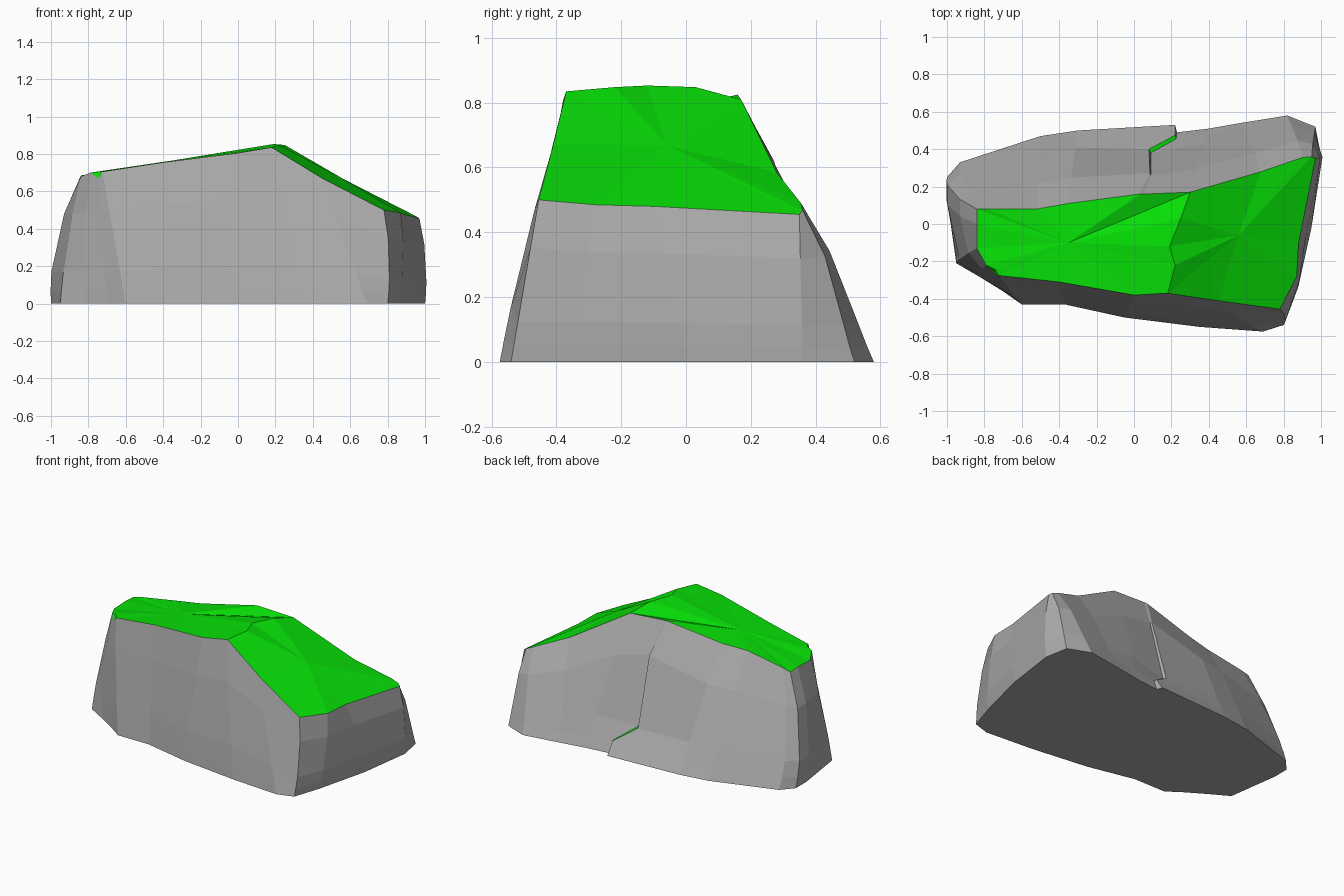
import bpy
import bmesh
from mathutils import Vector

default_cube = bpy.data.objects.get("Cube")
if default_cube:
    bpy.data.objects.remove(default_cube, do_unlink=True)


def make_material(name, colour):
    material = bpy.data.materials.new(name)
    material.use_nodes = True
    material.diffuse_color = colour
    shader = next(n for n in material.node_tree.nodes if n.type == 'BSDF_PRINCIPLED')
    shader.inputs["Base Color"].default_value = colour
    shader.inputs["Roughness"].default_value = 1
    return material


def make_object(name, build, materials):
    mesh = bmesh.new()
    build(mesh)
    data = bpy.data.meshes.new(name)
    mesh.to_mesh(data)
    mesh.free()
    for material in materials:
        data.materials.append(material)
    part = bpy.data.objects.new(name, data)
    bpy.context.scene.collection.objects.link(part)


stone = make_material("stone grey", (.41, .41, .41, 1))
grass = make_material("grass green", (.002, .73, .002, 1))

# Rock columns, counter-clockwise: foot x, y, then rim x, y, z
columns = [
    (-1, .25, -.84, .08, .68), (-1, .14, -.84, 0, .685),
    (-.95, -.21, -.84, -.13, .68), (-.83, -.28, -.79, -.22, .7),
    (-.7, -.36, -.745, -.265, .67), (-.6, -.43, -.725, -.275, .705),
    (-.37, -.43, -.4, -.31, .755), (-.05, -.5, 0, -.38, .805),
    (.35, -.55, .18, -.37, .835), (.69, -.575, .45, -.41, .67),
    (.8, -.54, .78, -.455, .5), (.86, -.36, .87, -.28, .485),
    (.95, 0, .88, -.1, .48), (1, .36, .97, .35, .455),
    (.97, .52, .95, .36, .468), (.82, .58, .9, .355, .49),
    (.57, .54, .68, .28, .585), (.4, .51, .3, .17, .81),
    (.23, .49, .05, .16, .825), (.22, .53, .03, .16, .825),
    (-.3, .5, -.35, .11, .755), (-.5, .47, -.52, .08, .74),
    (-.93, .33, -.78, .08, .695),
]
count = len(columns)
notch, ridge_front, ridge_back = 4, 8, 17
crack_right, crack_left = 18, 19

# Heights of the wall rings, as a share of each column
steps = (0, .1, .25, .7, 1)

# The crack zigzags, so its inner points are placed by hand
crack = {
    crack_right: [(.225, .455, .08), (.09, .38, .18), (.09, .26, .62)],
    crack_left: [(.22, .475, .08), (.08, .4, .175), (.085, .272, .62)],
}


def wall_point(index, step):
    """Point on a column, pushed outward so that the wall bulges."""
    foot_x, foot_y, *rim = columns[index]
    foot = Vector((foot_x, foot_y, 0))
    share = steps[step]
    if index in crack and 0 < share < 1:
        return Vector(crack[index][step - 1])
    bulge = 4 * share * (1 - share)
    if foot_x < -.8:                    # narrow end
        push = Vector((-.05 if foot_y > 0 else -.015, 0, 0))
    elif foot_x > .75 and foot_y < .4:  # wide end
        push = Vector((.02, 0, 0))
    elif foot_y > 0:                    # back, fullest near the top
        push = Vector((0, .035 * share, 0))
    else:                               # front
        push = Vector((0, -.01, 0))
    return foot.lerp(Vector(rim), share) + push * bulge


def build_rock(mesh):
    rings = [[mesh.verts.new(wall_point(i, s)) for i in range(count)]
             for s in range(len(steps))]
    for s, (low, high) in enumerate(zip(rings, rings[1:])):
        for i in range(count):
            j = (i + 1) % count
            face = mesh.faces.new((low[i], low[j], high[j], high[i]))
            # Small grassy ledge inside the crack
            if i == crack_right and s == 1:
                face.material_index = 1
    mesh.faces.new(rings[0][::-1])


def build_grass(mesh):
    rim = [mesh.verts.new(wall_point(i, len(steps) - 1)) for i in range(count)]

    # Tuft hanging over the notch in the front rim
    tuft = mesh.verts.new((-.74, -.245, .706))
    for i in (notch - 1, notch):
        mesh.faces.new((rim[i], rim[i + 1], tuft))
    rim[notch] = tuft

    # Ridge running from back to front between the two slopes
    ridge = [mesh.verts.new(p) for p in
             ((.25, .03, .848), (.19, -.12, .853), (.22, -.22, .848))]
    steep = rim[ridge_front:ridge_back + 1] + ridge
    gentle = rim[ridge_back:] + rim[:ridge_front + 1] + ridge[::-1]
    for border, centre in ((steep, (.56, -.06, .668)),
                           (gentle, (-.35, -.1, .765))):
        hub = mesh.verts.new(centre)
        for a, b in zip(border, border[1:] + border[:1]):
            mesh.faces.new((hub, a, b))


make_object("rock_body", build_rock, [stone, grass])
make_object("grass_top", build_grass, [grass])
